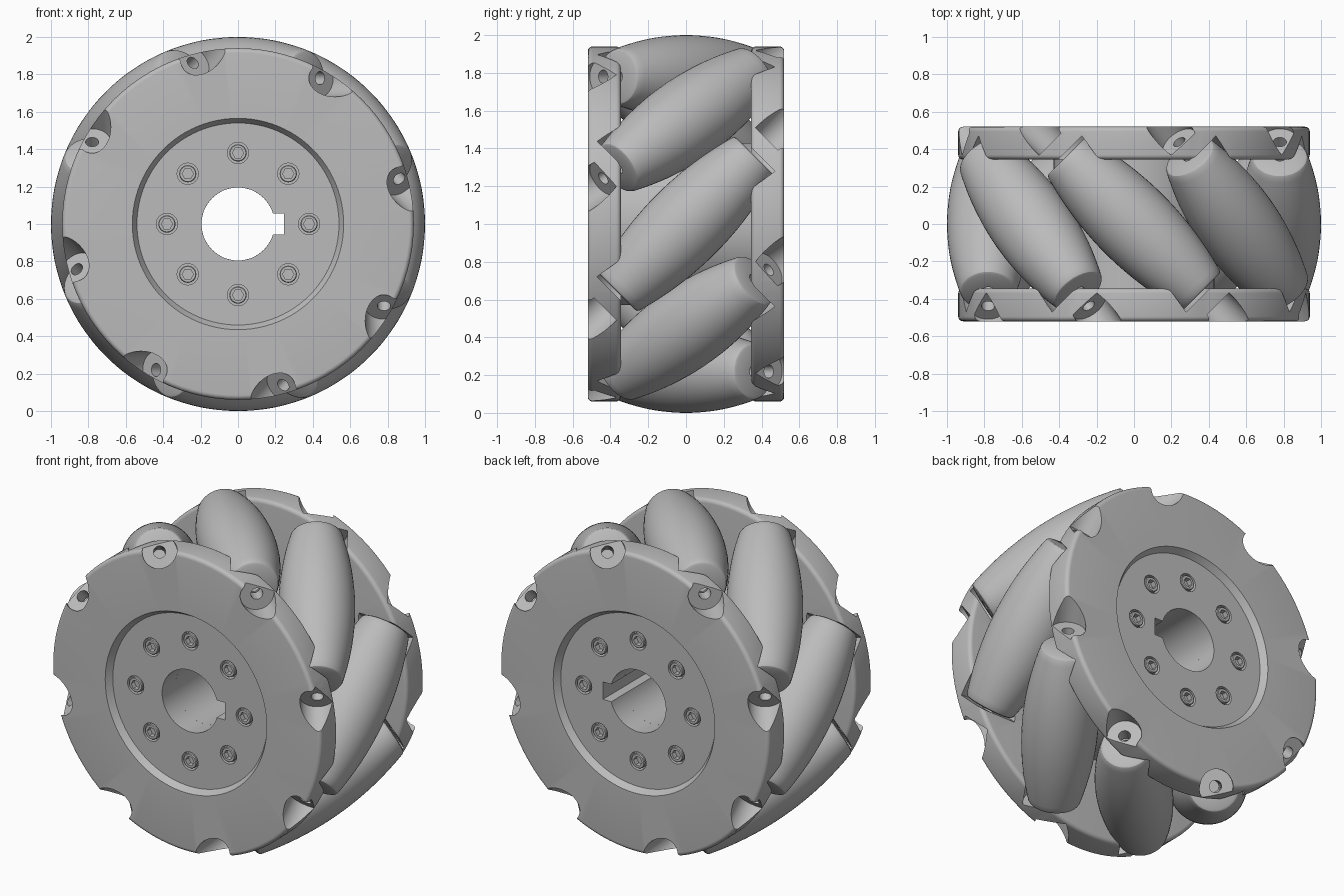
import bpy, bmesh
from math import sqrt, sin, cos, radians, tau
from mathutils import Matrix, Vector

if "Cube" in bpy.data.objects:
    bpy.data.objects.remove(bpy.data.objects["Cube"])

grey = bpy.data.materials.new("plain_grey")
grey.use_nodes = True
grey.diffuse_color = (0.5, 0.5, 0.5, 1)
grey.node_tree.nodes["Principled BSDF"].inputs["Base Color"].default_value = (0.5, 0.5, 0.5, 1)

AXIS_R = 0.78      # distance from wheel axis to roller axes
INNER, OUTER = 0.345, 0.52   # side plate faces along the axle
FLOOR = 0.48       # bottom of the round recess
parts = []


def add_lathe(bm, profile, segs, matrix, closed=False):
    """Revolve (radius, height) points about local Z, then place them."""
    tmp = bmesh.new()
    vs = [tmp.verts.new((r, 0, h)) for r, h in profile]
    pairs = list(zip(vs, vs[1:] + vs[:1])) if closed else list(zip(vs, vs[1:]))
    edges = [tmp.edges.new(p) for p in pairs]
    bmesh.ops.spin(tmp, geom=vs + edges, cent=(0, 0, 0), axis=(0, 0, 1),
                   angle=tau, steps=segs, use_merge=True)
    bmesh.ops.remove_doubles(tmp, verts=tmp.verts, dist=1e-5)
    bmesh.ops.recalc_face_normals(tmp, faces=tmp.faces)
    tmp.transform(matrix)
    me = bpy.data.meshes.new("tmp")
    tmp.to_mesh(me)
    tmp.free()
    bm.from_mesh(me)
    bpy.data.meshes.remove(me)


def make(name, bm):
    me = bpy.data.meshes.new(name)
    bm.to_mesh(me)
    bm.free()
    me.materials.append(grey)
    ob = bpy.data.objects.new(name, me)
    bpy.context.collection.objects.link(ob)
    parts.append(ob)
    return ob


def copy(ob, name, matrix):
    new = bpy.data.objects.new(name, ob.data)
    bpy.context.collection.objects.link(new)
    new.matrix_world = matrix
    parts.append(new)
    return new


def cut(ob, cutter):
    cutter.hide_render = True
    mod = ob.modifiers.new("cut", 'BOOLEAN')
    mod.operation, mod.solver, mod.object = 'DIFFERENCE', 'EXACT', cutter
    bpy.context.view_layer.objects.active = ob
    bpy.ops.object.modifier_apply(modifier=mod.name)


def discard(ob):
    parts.remove(ob)
    bpy.data.objects.remove(ob)


def roller_matrix(angle):
    """Frame at a roller centre, local Z along its axis towards the front."""
    radial = Vector((cos(angle), 0, sin(angle)))
    axis = Vector((sin(angle), -1, -cos(angle))).normalized()
    return Matrix.Translation(radial * AXIS_R) @ axis.to_track_quat('Z', 'Y').to_matrix().to_4x4()


ANGLES = [radians(45 * i) for i in range(8)]
FRONT = Matrix.Rotation(radians(90), 4, 'X')   # local Z becomes the front
FLIP = Matrix.Rotation(radians(180), 4, 'X')   # front half to back half
LIFT = Matrix.Translation((0, 0, 1))

# Side plate: bored disc with rounded rim and a shallow round recess
rim = [(0.915 + 0.025 * sin(radians(a)), INNER + 0.025 - 0.025 * cos(radians(a))) for a in range(0, 91, 18)]
rim += [(0.915 + 0.025 * cos(radians(a)), OUTER - 0.025 + 0.025 * sin(radians(a))) for a in range(0, 91, 18)]
bm = bmesh.new()
add_lathe(bm, [(0.195, INNER)] + rim + [(0.565, OUTER), (0.54, FLOOR), (0.195, FLOOR)], 96, FRONT, True)
plate = make("front_plate", bm)

# Cutter: roller pocket, axle hole and outer counterbore in one stepped shape
bm = bmesh.new()
for a in ANGLES:
    add_lathe(bm, [(0, 0.28), (0.18, 0.28), (0.18, 0.53), (0.035, 0.53), (0.035, 0.62),
                   (0.1, 0.62), (0.1, 0.9), (0, 0.9)], 40, roller_matrix(a))
pockets = make("pocket_cutter", bm)
cut(plate, pockets)
discard(pockets)

# Counterbores for the hub screws
screw_spots = [Matrix.Translation((0.38 * cos(a), 0, 0.38 * sin(a))) @ FRONT for a in ANGLES]
bm = bmesh.new()
for m in screw_spots:
    add_lathe(bm, [(0, 0.44), (0.057, 0.44), (0.057, 0.6), (0, 0.6)], 24, m)
bores = make("bore_cutter", bm)
cut(plate, bores)
discard(bores)

# Hub tube between the plates
bm = bmesh.new()
add_lathe(bm, [(0.195, -INNER), (0.43, -INNER), (0.43, INNER), (0.195, INNER)], 64, FRONT, True)
hub = make("hub", bm)

# Keyway through hub and plates
bm = bmesh.new()
bmesh.ops.create_cube(bm, size=1, matrix=Matrix.Translation((0.17, 0, 0)) @ Matrix.Diagonal((0.15, 1.4, 0.11, 1)))
key = make("keyway_cutter", bm)
cut(plate, key)
cut(hub, key)
discard(key)

plate.matrix_world = LIFT
hub.matrix_world = LIFT
copy(plate, "back_plate", LIFT @ FLIP)

# Socket screws
bm = bmesh.new()
add_lathe(bm, [(0, 0.43), (0.046, 0.43), (0.046, 0.477), (0.042, 0.482), (0, 0.482)], 24, FRONT)
screw = make("screw", bm)
bm = bmesh.new()
add_lathe(bm, [(0, 0.45), (0.03, 0.45), (0.03, 0.55), (0, 0.55)], 6, FRONT)
socket = make("socket_cutter", bm)
cut(screw, socket)
discard(socket)
for i, a in enumerate(ANGLES):
    spot = Matrix.Translation((0.38 * cos(a), 0, 0.38 * sin(a)))
    copy(screw, f"front_screw_{i + 1}", LIFT @ spot)
    copy(screw, f"back_screw_{i + 1}", LIFT @ FLIP @ spot)
discard(screw)

# Barrel rollers: profile that keeps the wheel's outline a true circle
barrel = []
for i in range(-16, 17):
    c = 0.02 * i
    reach = sqrt(AXIS_R ** 2 + c * c)
    d, s = 1 - reach, c / reach
    barrel.append((d * sqrt(1 - s * s / 2), c * sqrt(2) + d * s / sqrt(2)))
end = [(0.144, 0.506), (0.132, 0.512), (0.035, 0.512), (0.035, 0.4), (0, 0.4)]
profile = [(r, -h) for r, h in reversed(end)] + barrel + end
bm = bmesh.new()
add_lathe(bm, profile, 48, Matrix.Identity(4))
roller = make("roller", bm)
for i, a in enumerate(ANGLES):
    copy(roller, f"roller_{i + 1}", LIFT @ roller_matrix(a))
discard(roller)

# Smooth curved faces, keep the machined edges crisp
bpy.ops.object.select_all(action='DESELECT')
for ob in parts:
    ob.select_set(True)
bpy.context.view_layer.objects.active = parts[0]
bpy.ops.object.shade_smooth_by_angle(angle=radians(30))
